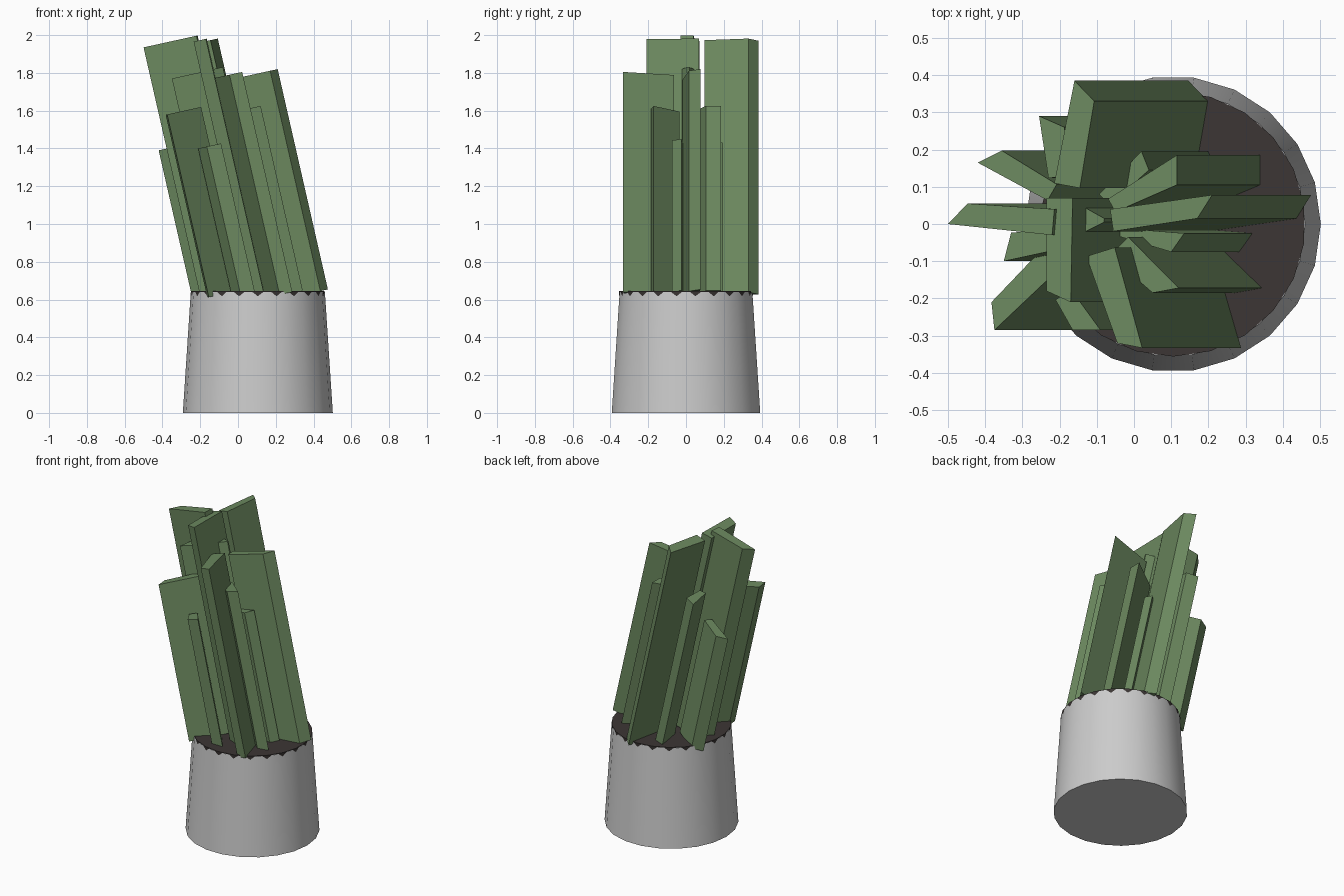
import bpy, math

if "Cube" in bpy.data.objects:
    bpy.data.objects.remove(bpy.data.objects["Cube"])

CX = 0.105       # pot axis
SIDES = 22
LEAN = 0.228     # x shift per unit of height


def material(name, col):
    m = bpy.data.materials.new(name)
    m.diffuse_color = (*col, 1)
    m.use_nodes = True
    m.node_tree.nodes["Principled BSDF"].inputs["Base Color"].default_value = m.diffuse_color
    return m


def make(name, verts, faces, mat=None):
    me = bpy.data.meshes.new(name)
    me.from_pydata(verts, [], faces)
    ob = bpy.data.objects.new(name, me)
    bpy.context.collection.objects.link(ob)
    if mat:
        me.materials.append(mat)
    return ob


def prism_faces(n):
    sides = [(i, (i + 1) % n, n + (i + 1) % n, n + i) for i in range(n)]
    return sides + [tuple(range(n))[::-1], tuple(range(n, 2 * n))]


def tapered(name, r0, r1, z0, z1, offset, mat=None):
    verts = []
    for r, z in ((r0, z0), (r1, z1)):
        for i in range(SIDES):
            a = (i + offset) * math.tau / SIDES
            verts.append((CX + r * math.sin(a), r * math.cos(a), z))
    faces = [f[::-1] for f in prism_faces(SIDES)]
    ob = make(name, verts, faces, mat)
    bpy.context.view_layer.objects.active = ob
    ob.select_set(True)
    bpy.ops.object.shade_smooth_by_angle(angle=math.radians(40))
    ob.select_set(False)
    return ob


green = material("leaf_green", (0.15, 0.25, 0.115))
brown = material("soil_brown", (0.045, 0.037, 0.035))

# Pot, and soil whose corners poke through the middle of the pot's sides
tapered("pot", 0.397, 0.355, 0, 0.64, 0.5)
tapered("soil", 0.346, 0.356, 0.56, 0.644, 0, brown)

# Leaves: two outer corners, inner end centre, inner width, height of first corner
LEAVES = [
    (-.16, .385, -.107, .33, -.18, .103, .07, 1.97),
    (-.50, .0, -.447, .055, -.217, .005, .07, 1.935),
    (-.17, -.21, -.235, -.18, -.20, .07, .07, 1.98),
    (-.35, -.10, -.33, -.023, -.19, -.04, .05, 1.77),
    (-.375, -.285, -.383, -.21, -.22, -.09, .07, 1.58),
    (.022, -.333, -.045, -.32, -.09, -.075, .08, 1.805),
    (.21, .078, .17, .015, -.06, .01, .06, 1.82),
    (.02, .195, .04, .145, -.08, .065, .04, 1.43),
    (.115, .185, .115, .105, -.06, .05, .04, 1.625),
    (.135, -.025, .10, -.075, -.05, -.02, .02, 1.45),
    (.12, -.172, .05, -.185, -.04, -.06, .07, 1.625),
    (-.42, .165, -.355, .197, -.22, .085, .05, 1.39),
    (-.255, .29, -.187, .26, -.21, .125, .04, 1.62),
    (-.165, -.285, -.09, -.285, -.19, -.19, .05, 1.41),
    (-.13, .043, -.13, -.02, -.08, .01, .01, 1.82),
]
for k, (ax, ay, bx, by, cx, cy, w, top) in enumerate(LEAVES):
    dx, dy = (ax + bx) / 2 - cx, (ay + by) / 2 - cy
    s = w / 2 / math.hypot(dx, dy)
    pts = [(ax, ay), (bx, by), (cx - dy * s, cy + dx * s), (cx + dy * s, cy - dx * s)]
    mx, my = sum(p[0] for p in pts) / 4, sum(p[1] for p in pts) / 4
    pts.sort(key=lambda p: math.atan2(p[1] - my, p[0] - mx))
    upper = [(x, y, top + 0.22 * (x - ax)) for x, y in pts]
    h = top - 0.62 - 0.07 * (ax + 0.27)     # bottoms rise slightly to the right
    lower = [(x + LEAN * h, y, z - h) for x, y, z in upper]
    make(f"leaf_{k + 1}", lower + upper, prism_faces(4), green)
